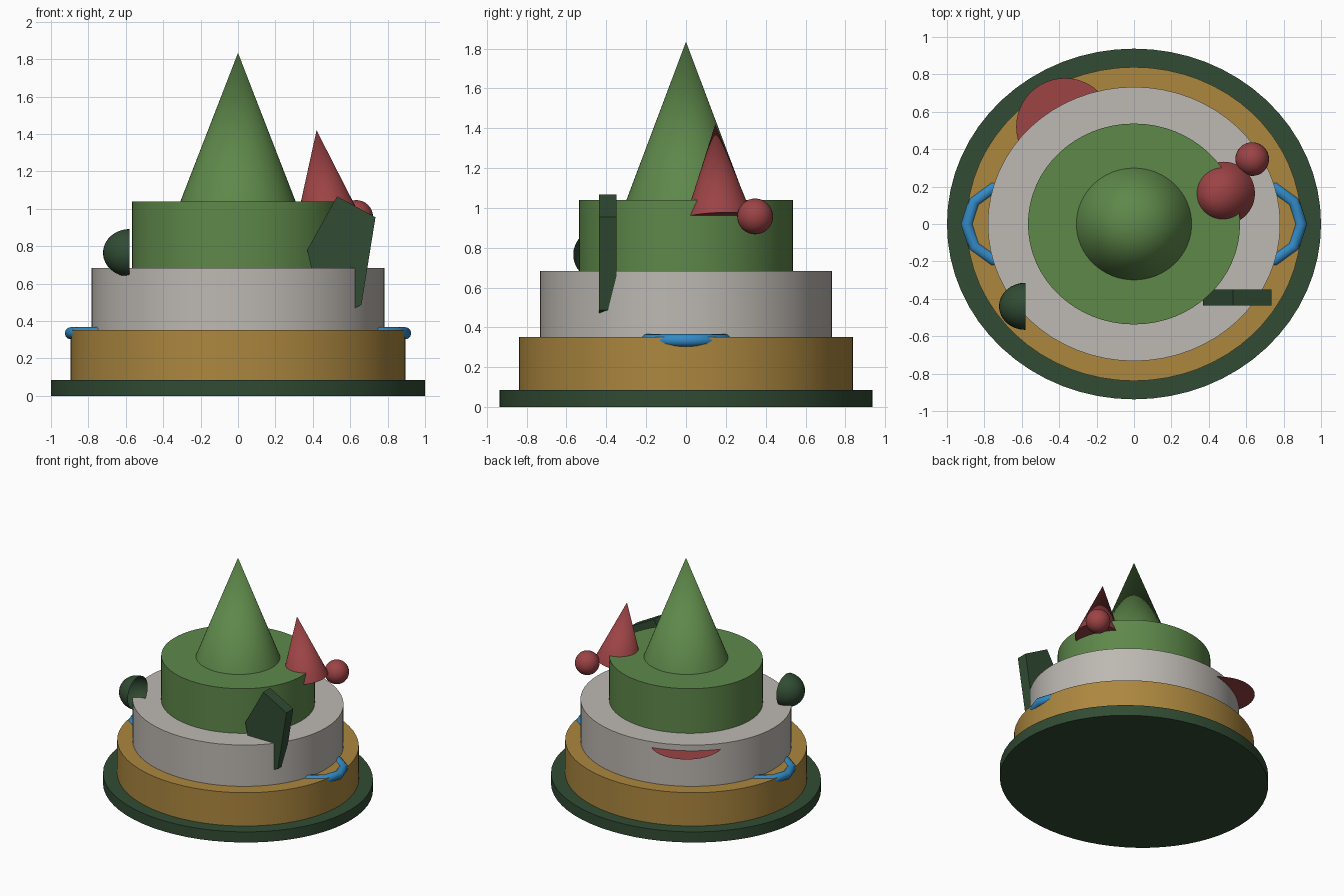
import bpy, bmesh, math
from mathutils import Vector, Matrix

if "Cube" in bpy.data.objects:
    bpy.data.objects.remove(bpy.data.objects["Cube"])


def material(name, r, g, b):
    lin = [(c / 255 / 12.92) if c < 11 else ((c / 255 + 0.055) / 1.055) ** 2.4 for c in (r, g, b)]
    m = bpy.data.materials.new(name)
    m.diffuse_color = (*lin, 1)
    m.use_nodes = True
    m.node_tree.nodes["Principled BSDF"].inputs["Base Color"].default_value = m.diffuse_color
    return m


GREEN = material("leaf green", 94, 136, 74)
DARK = material("dark green", 49, 75, 51)
GOLD = material("gold brown", 172, 135, 63)
GREY = material("warm grey", 189, 184, 178)
RED = material("red", 156, 67, 69)
BLUE = material("blue", 50, 138, 198)


def make(name, bm, mat, smooth=True):
    me = bpy.data.meshes.new(name)
    bm.to_mesh(me)
    bm.free()
    ob = bpy.data.objects.new(name, me)
    bpy.context.collection.objects.link(ob)
    me.materials.append(mat)
    if smooth:
        bpy.ops.object.select_all(action='DESELECT')
        ob.select_set(True)
        bpy.context.view_layer.objects.active = ob
        bpy.ops.object.shade_smooth_by_angle(angle=math.radians(40))
    return ob


def tier(name, rx, ry, z0, z1, mat, top=1.0):
    """Elliptical drum, or a cone when top is 0."""
    bm = bmesh.new()
    bmesh.ops.create_cone(bm, cap_ends=True, segments=64, radius1=1, radius2=top, depth=z1 - z0)
    bmesh.ops.transform(bm, verts=bm.verts,
                        matrix=Matrix.Translation((0, 0, (z0 + z1) / 2)) @ Matrix.Diagonal((rx, ry, 1, 1)))
    return make(name, bm, mat)


# Stacked elliptical tiers and the central cone
tier("base_plate", 1.0, 0.9375, 0, 0.085, DARK)
tier("lower_tier", 0.895, 0.839, 0.085, 0.352, GOLD)
tier("middle_tier", 0.782, 0.733, 0.352, 0.683, GREY)
tier("upper_tier", 0.567, 0.537, 0.683, 1.04, GREEN)
tier("main_cone", 0.308, 0.299, 1.04, 1.834, GREEN, top=0)

# Small leaning cone on the right edge
apex, foot = Vector((0.42, 0.147, 1.42)), Vector((0.48, 0.165, 0.955))
axis = apex - foot
bm = bmesh.new()
bmesh.ops.create_cone(bm, cap_ends=True, segments=48, radius1=0.168, radius2=0, depth=axis.length)
rot = Vector((0, 0, 1)).rotation_difference(axis).to_matrix().to_4x4()
bmesh.ops.transform(bm, verts=bm.verts, matrix=Matrix.Translation((apex + foot) / 2) @ rot)
make("small_cone", bm, RED)

# Red ball
bm = bmesh.new()
bmesh.ops.create_uvsphere(bm, u_segments=32, v_segments=16, radius=0.09,
                          matrix=Matrix.Translation((0.632, 0.347, 0.957)))
make("ball", bm, RED)

# Flat red disc sticking out of the back
bm = bmesh.new()
bmesh.ops.create_circle(bm, cap_ends=True, segments=48, radius=0.26,
                        matrix=Matrix.Translation((-0.37, 0.52, 0.637)))
make("back_disc", bm, RED, smooth=False)

# Hollow half dome, open towards +x
bm = bmesh.new()
bmesh.ops.create_uvsphere(bm, u_segments=32, v_segments=16, radius=1)
bmesh.ops.delete(bm, geom=[v for v in bm.verts if v.co.x > 0.001], context='VERTS')
bmesh.ops.transform(bm, verts=bm.verts,
                    matrix=Matrix.Translation((-0.58, -0.44, 0.765)) @ Matrix.Diagonal((0.142, 0.126, 0.127, 1)))
make("half_dome", bm, DARK)

# Five-sided slab at the front right
outline = [(0.37, 0.78), (0.46, 0.39), (0.66, 0.487), (0.735, 0.955), (0.53, 1.067)]
bm = bmesh.new()
face = bm.faces.new([bm.verts.new((x, -0.437, z)) for x, z in outline])
ext = bmesh.ops.extrude_face_region(bm, geom=[face])
bmesh.ops.translate(bm, vec=(0, 0.087, 0), verts=[g for g in ext["geom"] if isinstance(g, bmesh.types.BMVert)])
bmesh.ops.recalc_face_normals(bm, faces=bm.faces)
make("slab", bm, DARK, smooth=False)

# Ring handles on both sides: ten-sided rings lying flat
MAJOR, MINOR = 10, 12
for name, side in (("right_handle", 1), ("left_handle", -1)):
    bm = bmesh.new()
    rings = []
    for i in range(MAJOR):
        a = 2 * math.pi * i / MAJOR
        ring = []
        for j in range(MINOR):
            b = 2 * math.pi * j / MINOR
            r = 0.203 + 0.033 * math.cos(b)
            ring.append(bm.verts.new((side * (0.69 + r * math.cos(a)), r * math.sin(a),
                                      0.335 + 0.033 * math.sin(b))))
        rings.append(ring)
    for i in range(MAJOR):
        p, q = rings[i], rings[(i + 1) % MAJOR]
        for j in range(MINOR):
            k = (j + 1) % MINOR
            bm.faces.new((p[j], q[j], q[k], p[k]))
    bmesh.ops.recalc_face_normals(bm, faces=bm.faces)
    make(name, bm, BLUE)
